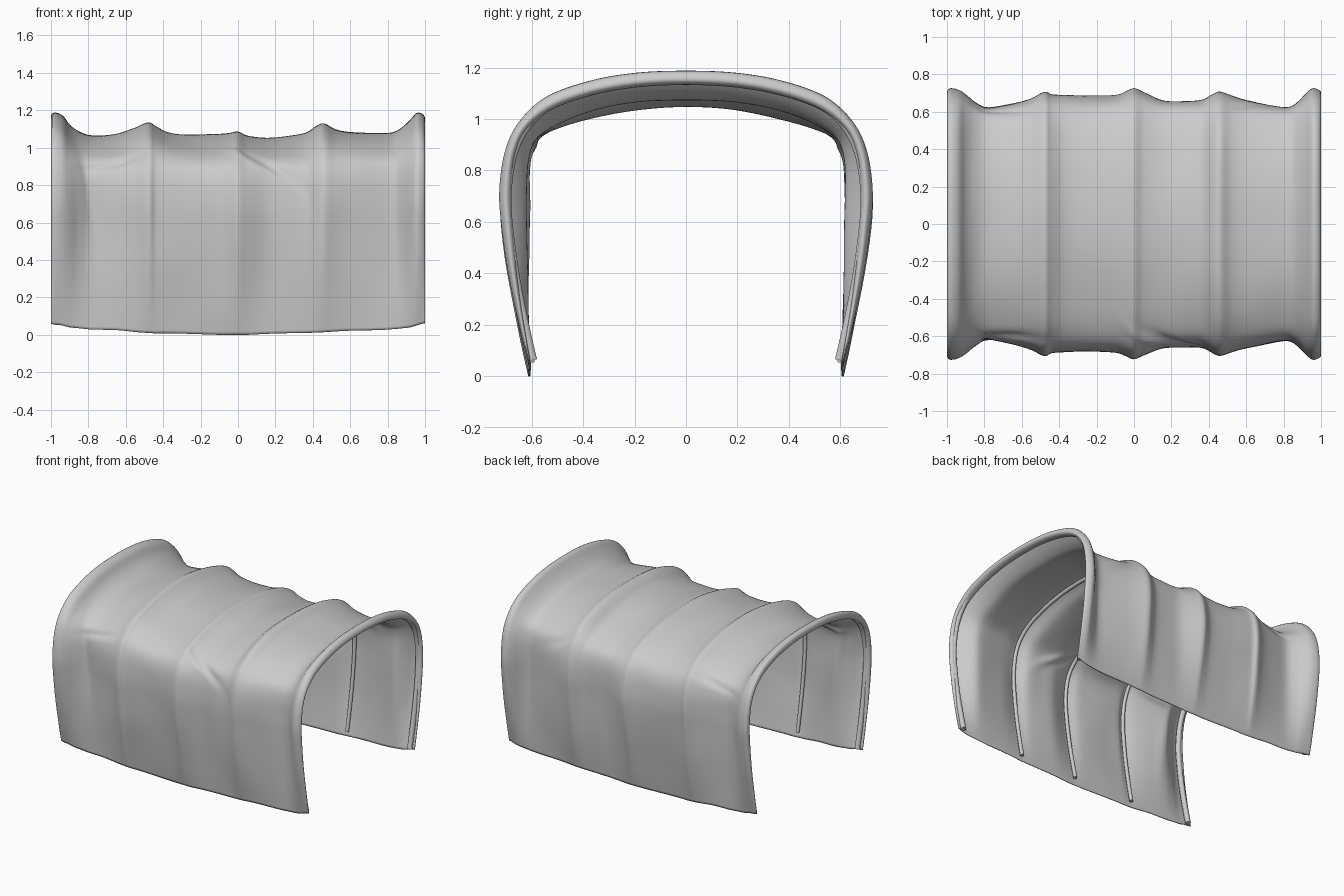
import bpy, math
from mathutils import Vector, noise

if "Cube" in bpy.data.objects:
    bpy.data.objects.remove(bpy.data.objects["Cube"])

# Half arch profiles (y, z): stretched over a hoop, and sagging between hoops
TAUT = [(.61, 0), (.645, .15), (.685, .35), (.713, .55), (.722, .7), (.70, .86),
        (.645, .98), (.54, 1.08), (.37, 1.145), (.19, 1.177), (0, 1.185)]
SAG = [(.605, 0), (.61, .15), (.615, .35), (.616, .55), (.617, .7), (.61, .83),
       (.575, .91), (.47, .965), (.33, 1.01), (.17, 1.04), (0, 1.05)]

# Stations along the cover: x, half width, top height, hem height
STATIONS = [
    (-.955, .685, 1.135, .06), (-.985, .685, 1.14, .06), (-.998, .70, 1.16, .06),
    (-.985, .722, 1.185, .055), (-.94, .715, 1.17, .05), (-.90, .69, 1.12, .04),
    (-.85, .65, 1.085, .035), (-.78, .62, 1.065, .028), (-.65, .64, 1.07, .025),
    (-.55, .67, 1.10, .015), (-.48, .705, 1.13, .01), (-.44, .69, 1.112, .008),
    (-.37, .685, 1.08, .008), (-.25, .68, 1.065, .005), (-.10, .685, 1.07, 0),
    (-.04, .705, 1.078, 0), (0, .72, 1.085, 0), (.05, .70, 1.063, 0),
    (.15, .66, 1.05, .005), (.25, .655, 1.055, .008), (.36, .66, 1.075, .01),
    (.42, .69, 1.115, .012), (.46, .705, 1.13, .014), (.52, .685, 1.10, .018),
    (.60, .66, 1.085, .022), (.75, .63, 1.08, .025), (.83, .625, 1.085, .03),
    (.88, .655, 1.11, .035), (.92, .695, 1.145, .04), (.955, .722, 1.182, .05),
    (.985, .715, 1.178, .06), (.998, .70, 1.155, .06), (.985, .685, 1.14, .06),
    (.955, .685, 1.135, .06)]


def spline(pts, t):
    """Catmull-Rom through evenly indexed points."""
    n = len(pts)
    i = min(int(t), n - 2)
    f = t - i
    a, b, c, d = [pts[min(max(k, 0), n - 1)] for k in (i - 1, i, i + 1, i + 2)]
    return [q + .5 * f * (r - p + f * (2*p - 5*q + 4*r - s + f * (3*(q - r) + s - p)))
            for p, q, r, s in zip(a, b, c, d)]


def full(half):
    return half + [(-y, z) for y, z in reversed(half[:-1])]


TAUT_F, SAG_F = full(TAUT), full(SAG)


def arch_point(station, t):
    """Point on the cloth; t runs 0..20 from the +y hem to the -y hem."""
    x, w, h, hem = station
    ky, kz = (w - .617) / .105, (h - 1.05) / .135
    (hy, hz), (sy, sz) = spline(TAUT_F, t), spline(SAG_F, t)
    y, z = sy + (hy - sy) * ky, sz + (hz - sz) * kz
    return Vector((x, y, hem + z * (1 - hem / h)))


# Diagonal creases near the shoulders: x, t, dx, dt, depth
FOLDS = [(-.68, 14.2, .16, -.35, -.016), (.18, 14.3, .13, .9, -.020),
         (.10, 14.0, .12, .8, .014), (-.80, 15.5, .06, 2.5, -.012),
         (-.66, 5.8, .15, .4, -.012), (.58, 5.6, .10, -.6, -.010)]


def wrinkle(x, t):
    d = .008 * noise.noise(Vector((x * 4, t * .45, 2.0)))
    for fx, ft, dx, dt, depth in FOLDS:
        p, q = Vector((x - fx, (t - ft) * .13)), Vector((dx, dt * .13))
        along = p.dot(q) / q.length_squared
        across = (p - q * along).length
        d += depth * math.exp(-along ** 2 - (across / .03) ** 2)
    edge = min(1, max(0, (.93 - abs(x)) / .1))
    return d * edge * min(1, t / 2, (20 - t) / 2)


def build_cover():
    nu, nt = (len(STATIONS) - 1) * 4, 120
    verts, faces = [], []
    for i in range(nu + 1):
        st = spline(STATIONS, i / 4)
        for j in range(nt + 1):
            t = j * 20 / nt
            p = arch_point(st, t)
            out = Vector((0, p.y, (p.z - .6) * 1.2 if p.z > .6 else 0)).normalized()
            verts.append(p + out * wrinkle(p.x, t))
    for i in range(nu):
        for j in range(nt):
            a = i * (nt + 1) + j
            faces.append((a, a + nt + 1, a + nt + 2, a + 1))
    me = bpy.data.meshes.new("canvas_cover")
    me.from_pydata(verts, [], faces)
    me.shade_smooth()
    ob = bpy.data.objects.new("canvas_cover", me)
    bpy.context.collection.objects.link(ob)
    mod = ob.modifiers.new("cloth_thickness", 'SOLIDIFY')
    mod.thickness, mod.offset = .006, 0


def build_hoop(name, x, w, h, start, inset, radius):
    """Slim bent bow following the inside of the cloth."""
    cu = bpy.data.curves.new(name, 'CURVE')
    cu.dimensions = '3D'
    cu.bevel_depth, cu.bevel_resolution, cu.use_fill_caps = radius, 1, True
    sp = cu.splines.new('POLY')
    n = 60
    sp.points.add(n)
    for k in range(n + 1):
        t = start + (20 - 2 * start) * k / n
        p = arch_point((x, w, h, .01), t)
        tan = arch_point((x, w, h, .01), t + .05) - arch_point((x, w, h, .01), t - .05)
        p += Vector((0, -tan.z, tan.y)).normalized() * inset
        sp.points[k].co = (*p, 1)
    ob = bpy.data.objects.new(name, cu)
    bpy.context.collection.objects.link(ob)


build_cover()

# Inner bows
for name, x, w, h in (("rear_bow", -.48, .705, 1.13), ("middle_bow", 0, .72, 1.085),
                      ("front_bow", .46, .705, 1.13)):
    build_hoop(name, x, w, h, .35, .018, .014)
# End bows wrapped by the rolled rims
for name, x in (("rear_end_bow", -.965), ("front_end_bow", .968)):
    build_hoop(name, x, .722, 1.185, .4, .026, .02)
